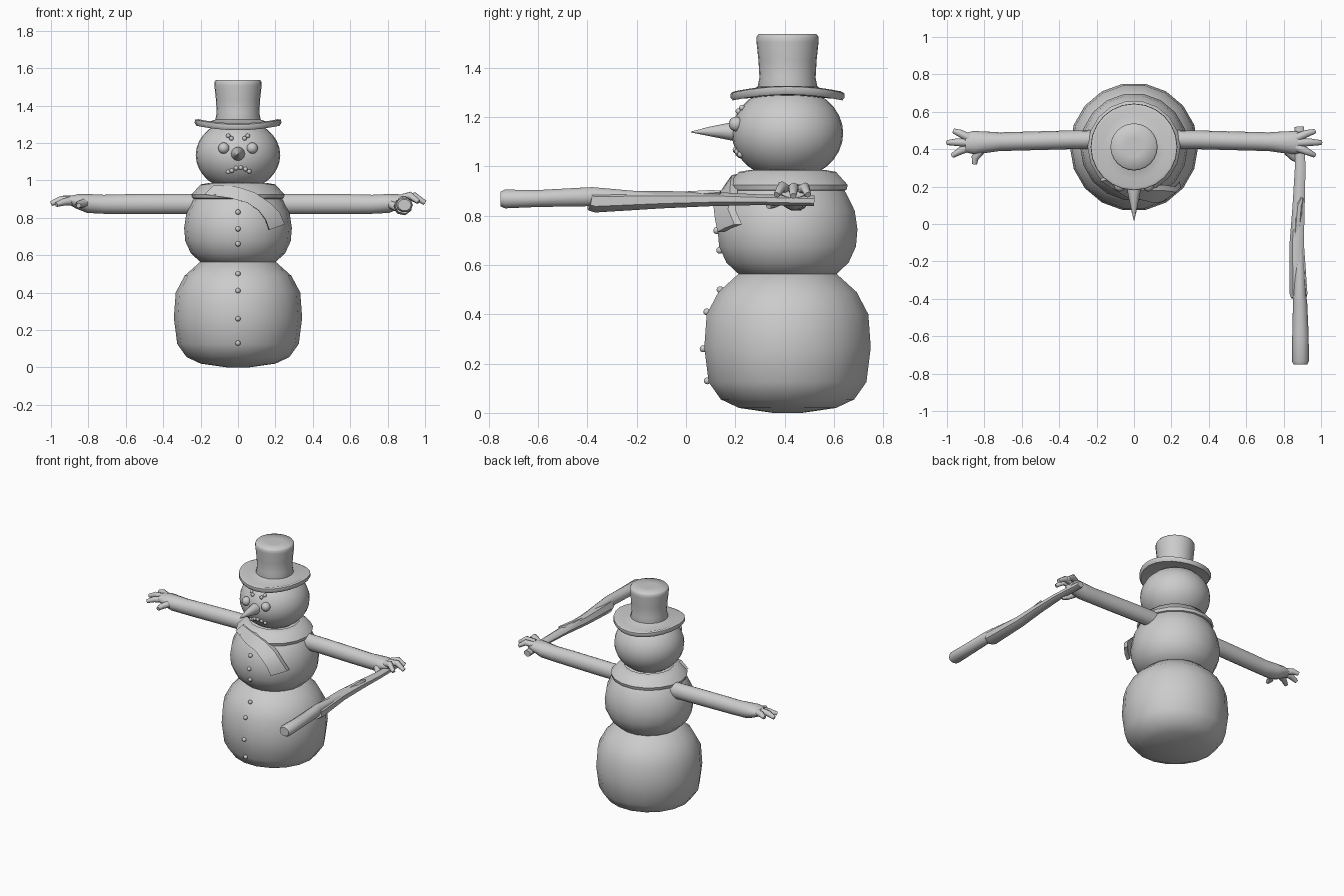
import bpy, bmesh, math
from mathutils import Vector

CY = 0.412  # depth of the body axis
grey = bpy.data.materials.new("plain_grey")
grey.diffuse_color = (0.6, 0.6, 0.6, 1)


def finish(name, bm, angle=50):
    bmesh.ops.recalc_face_normals(bm, faces=bm.faces)
    me = bpy.data.meshes.new(name)
    bm.to_mesh(me)
    bm.free()
    ob = bpy.data.objects.new(name, me)
    bpy.context.collection.objects.link(ob)
    me.materials.append(grey)
    bpy.ops.object.select_all(action='DESELECT')
    ob.select_set(True)
    bpy.context.view_layer.objects.active = ob
    bpy.ops.object.shade_smooth_by_angle(angle=math.radians(angle))
    return ob


def skin(name, rings, caps=True, loop=False, angle=50):
    """Join rings of points into a surface."""
    bm = bmesh.new()
    vs = [[bm.verts.new(p) for p in r] for r in rings]
    n = len(vs[0])
    pairs = list(zip(vs, vs[1:])) + ([(vs[-1], vs[0])] if loop else [])
    for a, b in pairs:
        for i in range(n):
            j = (i + 1) % n
            bm.faces.new((a[i], a[j], b[j], b[i]))
    if caps and not loop:
        bm.faces.new(vs[0])
        bm.faces.new(vs[-1])
    return finish(name, bm, angle)


def lathe(name, profile, sides=16, loop=False, lift=0.0, angle=50):
    """Spin (radius, height); lift curls the rim up at both sides."""
    rings = []
    for r, z in profile:
        ring = []
        for i in range(sides):
            a = math.tau * i / sides
            up = lift * max(0, r - 0.13) * 10 * math.cos(a) ** 2
            ring.append((r * math.cos(a), CY + r * math.sin(a), z + up))
        rings.append(ring)
    return skin(name, rings, loop=loop, angle=angle)


def tube(name, pts, sides=10, turn=0.0):
    """Loft along points of (x, y, z, half width, half height)."""
    rings = []
    for k, (x, y, z, w, h) in enumerate(pts):
        t = (Vector(pts[min(k + 1, len(pts) - 1)][:3]) - Vector(pts[max(k - 1, 0)][:3])).normalized()
        side = t.cross(Vector((0, 0, 1))).normalized()
        up = side.cross(t)
        rings.append([Vector((x, y, z)) + side * w * math.cos(a) + up * h * math.sin(a)
                      for a in (math.tau * i / sides + turn for i in range(sides))])
    return skin(name, rings)


def ball(name, loc, r, seg=12):
    bm = bmesh.new()
    bmesh.ops.create_uvsphere(bm, u_segments=seg, v_segments=seg * 2 // 3, radius=r)
    bmesh.ops.translate(bm, verts=bm.verts, vec=loc)
    return finish(name, bm, 180)


# Snowballs
LOWER = [(0.06, 0.0), (0.2, 0.02), (0.275, 0.055), (0.325, 0.125), (0.343, 0.265),
         (0.333, 0.4), (0.285, 0.49), (0.2, 0.566), (0.1, 0.59)]
MIDDLE = [(0.1, 0.53), (0.2, 0.562), (0.252, 0.61), (0.282, 0.675), (0.288, 0.745),
          (0.277, 0.82), (0.24, 0.895), (0.18, 0.96), (0.08, 0.99)]
lathe("lower_snowball", LOWER, 18, angle=80)
lathe("middle_snowball", MIDDLE, 18, angle=80)
HEAD = [(0.226 * math.sin(t), 1.135 - 0.19 * math.cos(t))
        for t in (0.2 + 2.74 * i / 14 for i in range(15))]
lathe("head", HEAD, 28, angle=80)

# Top hat: curled brim and flared crown
lathe("hat_brim", [(0.03, 1.285), (0.19, 1.275), (0.222, 1.268), (0.232, 1.28),
                   (0.23, 1.298), (0.215, 1.305), (0.17, 1.297), (0.12, 1.325), (0.03, 1.33)],
      24, lift=0.026)
lathe("hat_crown", [(0.115, 1.29), (0.122, 1.32), (0.114, 1.36), (0.118, 1.43), (0.126, 1.505),
                    (0.126, 1.525), (0.118, 1.537), (0.05, 1.537)], 24, angle=60)

# Scarf: collar and a tail wrapped across the chest
lathe("scarf_collar", [(0.16, 0.985), (0.2, 0.978), (0.248, 0.925), (0.243, 0.905), (0.2, 0.888),
                       (0.16, 0.9)], 18, loop=True)
UPPER = [(-0.13, 0.975), (0.0, 0.965), (0.09, 0.935), (0.165, 0.885), (0.225, 0.825), (0.25, 0.765)]
UNDER = [(-0.18, 0.925), (-0.04, 0.905), (0.05, 0.88), (0.11, 0.84), (0.148, 0.79), (0.168, 0.735)]
rings = []
for (ux, uz), (lx, lz) in zip(UPPER, UNDER):
    outer, inner = [], []
    for f in (0, 0.5, 1):
        x, z = ux + (lx - ux) * f, uz + (lz - uz) * f
        R = min(0.33, 0.215 + (0.98 - z) * 0.75)
        R = max(R, abs(x) + 0.02)
        y = CY - math.sqrt(R * R - x * x)
        outer.append((x, y, z))
        inner.append((x * 0.98, y + 0.03, z))
    rings.append(outer + inner[::-1])
skin("scarf_tail", rings, angle=40)

# Face: carrot nose, eyes, brows and mouth
tube("nose", [(0, 0.25, 1.14, 0.042, 0.042), (0, 0.18, 1.142, 0.036, 0.036),
              (0, 0.1, 1.142, 0.02, 0.02), (0, 0.02, 1.14, 0.002, 0.002)], 12)


def on_head(x, z):
    return CY - math.sqrt(0.226 ** 2 * (1 - ((z - 1.135) / 0.19) ** 2) - x * x)


for s, side in ((-1, "left"), (1, "right")):
    ball("eye_" + side, (s * 0.076, on_head(0.076, 1.172), 1.172), 0.03, 16)
    for i, (x, z) in enumerate(((0.035, 1.224), (0.052, 1.238))):
        ball(f"brow_{side}_{i}", (s * x, on_head(x, z) - 0.002, z), 0.012)
for i, (x, z) in enumerate(((-0.052, 1.045), (-0.033, 1.052), (-0.01, 1.065),
                            (0.015, 1.067), (0.04, 1.06), (0.06, 1.048))):
    ball(f"mouth_pebble_{i}", (x, on_head(x, z), z), 0.012)

# Buttons set on the snowball profiles


def radius_at(profile, z):
    for (r0, z0), (r1, z1) in zip(profile, profile[1:]):
        if z0 <= z <= z1:
            return r0 + (r1 - r0) * (z - z0) / (z1 - z0)


for i, z in enumerate((0.13, 0.26, 0.41, 0.5, 0.66, 0.74, 0.83)):
    r = radius_at(LOWER if z < 0.56 else MIDDLE, z)
    ball(f"button_{i}", (0, CY - r, z), 0.014)

# Arms with palms, and fingers (the right hand curls round the stick)
OPEN = (((0.88, 0.46, 0.895), (0.93, 0.485, 0.9), (0.965, 0.498, 0.89)),
        ((0.89, 0.435, 0.895), (0.95, 0.437, 0.895), (1.0, 0.435, 0.875)),
        ((0.88, 0.41, 0.89), (0.93, 0.39, 0.885), (0.972, 0.365, 0.87)),
        ((0.82, 0.39, 0.88), (0.85, 0.355, 0.87), (0.852, 0.32, 0.865)))
GRIP = (((0.87, 0.46, 0.9), (0.92, 0.483, 0.915), (0.965, 0.495, 0.885)),
        ((0.88, 0.435, 0.905), (0.945, 0.437, 0.915), (1.0, 0.435, 0.88)),
        ((0.87, 0.41, 0.9), (0.92, 0.39, 0.92), (0.965, 0.368, 0.885)),
        ((0.82, 0.39, 0.87), (0.855, 0.355, 0.85), (0.885, 0.335, 0.84)))
for s, side, fingers in ((-1, "left", OPEN), (1, "right", GRIP)):
    arm = [(0.18, 0.452, 0.874, 0.05, 0.055), (0.35, 0.45, 0.874, 0.05, 0.055),
           (0.6, 0.443, 0.873, 0.05, 0.054), (0.72, 0.44, 0.872, 0.05, 0.052),
           (0.8, 0.437, 0.876, 0.058, 0.052), (0.86, 0.435, 0.888, 0.062, 0.04),
           (0.905, 0.435, 0.895, 0.05, 0.022)]
    tube("arm_" + side, [(s * p[0],) + p[1:] for p in arm], 14)
    for i, f in enumerate(fingers):
        pts = [(s * x, y, z, r, r) for (x, y, z), r in zip(f, (0.023, 0.02, 0.013))]
        tube(f"finger_{side}_{i}", pts, 8)

# Rough stick: slim, splintered shaft and a rounded thick end
tube("stick_shaft", [(0.885, 0.52, 0.86, 0.026, 0.022), (0.89, 0.3, 0.865, 0.03, 0.022),
                     (0.882, 0.1, 0.868, 0.034, 0.03), (0.872, -0.1, 0.865, 0.04, 0.036),
                     (0.882, -0.37, 0.858, 0.05, 0.046), (0.885, -0.39, 0.862, 0.045, 0.042)], 7)
tube("stick_end", [(0.885, -0.1, 0.872, 0.02, 0.02), (0.885, -0.38, 0.878, 0.035, 0.04),
                   (0.888, -0.42, 0.876, 0.038, 0.04), (0.89, -0.6, 0.87, 0.044, 0.036),
                   (0.89, -0.735, 0.868, 0.045, 0.04), (0.89, -0.752, 0.868, 0.036, 0.031)], 10)
tube("stick_splinter", [(0.9, 0.14, 0.895, 0.008, 0.008), (0.885, 0.1, 0.892, 0.018, 0.014),
                        (0.868, -0.1, 0.872, 0.022, 0.025), (0.87, -0.14, 0.86, 0.01, 0.01)], 6)
